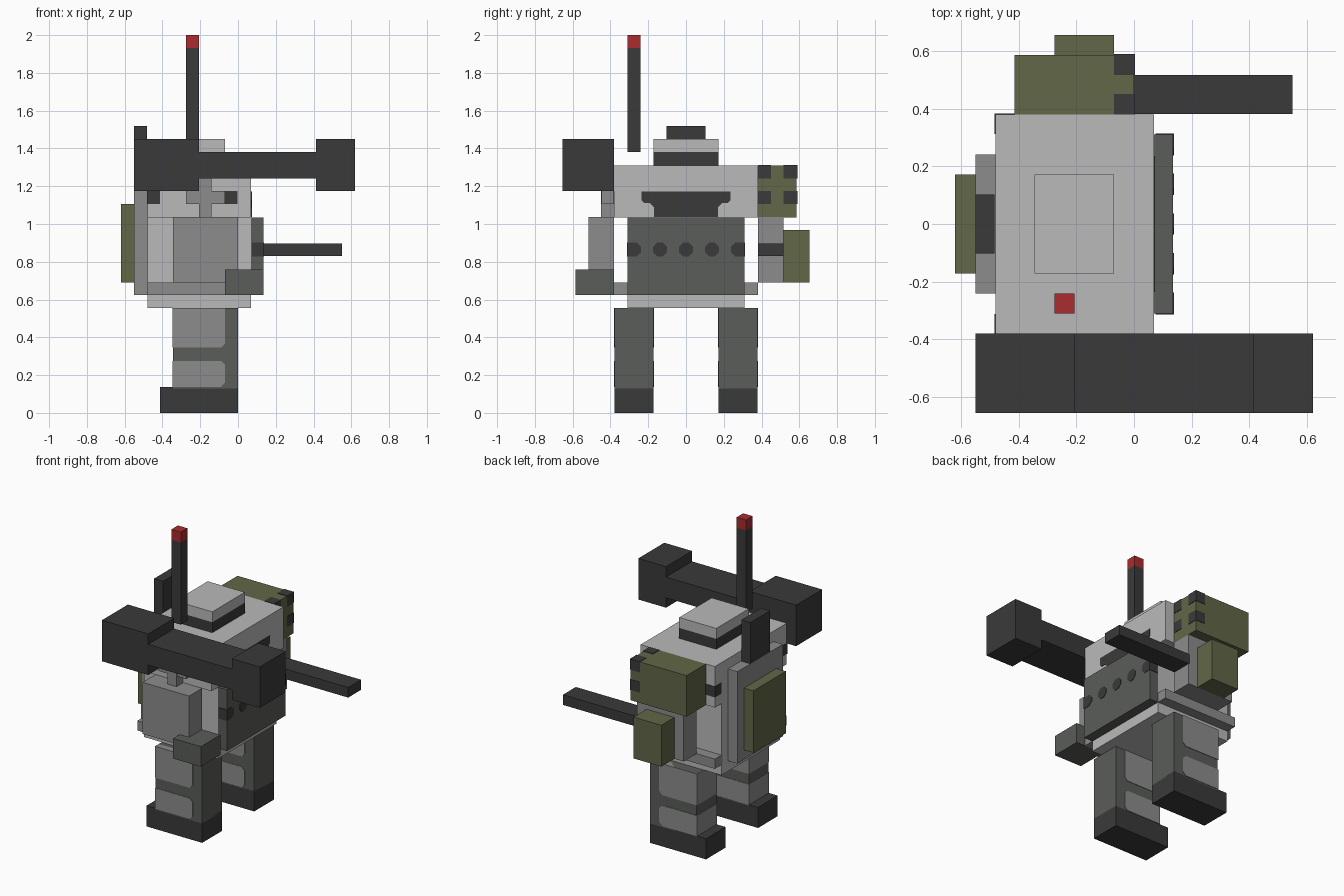
import bpy, bmesh, math

if "Cube" in bpy.data.objects:
    bpy.data.objects.remove(bpy.data.objects["Cube"])


def material(name, rgb):
    lin = [((c / 255 + 0.055) / 1.055) ** 2.4 for c in rgb] + [1.0]
    m = bpy.data.materials.new(name)
    m.use_nodes = True
    m.diffuse_color = lin
    bsdf = next(n for n in m.node_tree.nodes if n.type == 'BSDF_PRINCIPLED')
    bsdf.inputs["Base Color"].default_value = lin
    return m


LIGHT = material("light_grey", (186, 186, 186))
MID = material("mid_grey", (140, 140, 140))
SLATE = material("slate_grey", (90, 93, 89))
DARK = material("charcoal", (58, 58, 58))
GREEN = material("olive_green", (97, 103, 71))
RED = material("red", (170, 44, 46))
E = 0.003  # raise of painted plates


def prism(name, mat, outline, axis, lo, hi):
    """Extrude a 2D outline along axis 'x' (outline in y,z) or 'y' (outline in x,z)."""
    put = (lambda a, b: (lo, a, b)) if axis == 'x' else (lambda a, b: (a, lo, b))
    bm = bmesh.new()
    face = bm.faces.new([bm.verts.new(put(a, b)) for a, b in outline])
    ext = bmesh.ops.extrude_face_region(bm, geom=[face])
    moved = [v for v in ext["geom"] if isinstance(v, bmesh.types.BMVert)]
    d = hi - lo
    bmesh.ops.translate(bm, verts=moved, vec=(d, 0, 0) if axis == 'x' else (0, d, 0))
    bmesh.ops.recalc_face_normals(bm, faces=bm.faces)
    me = bpy.data.meshes.new(name)
    bm.to_mesh(me)
    bm.free()
    me.materials.append(mat)
    ob = bpy.data.objects.new(name, me)
    bpy.context.collection.objects.link(ob)
    return ob


def box(name, mat, x, y, z, grow=0.0):
    x0, x1, y0, y1, z0, z1 = x[0] - grow, x[1] + grow, y[0] - grow, y[1] + grow, z[0] - grow, z[1] + grow
    return prism(name, mat, [(x0, z0), (x1, z0), (x1, z1), (x0, z1)], 'y', y0, y1)


def span(side, a, b):
    """Y range mirrored to the chosen side."""
    return tuple(sorted((side * a, side * b)))


# Torso
box("lower_torso", LIGHT, (-0.48, 0.07), (-0.31, 0.31), (0.555, 1.04))
box("upper_torso", LIGHT, (-0.48, 0.07), (-0.38, 0.38), (1.035, 1.31))
box("chest_plate", SLATE, (0.07, 0.135), (-0.31, 0.31), (0.625, 1.035))

# Visor slot: wide bar over a narrower bar with sloped shoulders
prism("visor", DARK, [(-0.17, 1.038), (0.17, 1.038), (0.17, 1.09), (0.19, 1.11), (0.22, 1.11),
                      (0.235, 1.125), (0.235, 1.173), (-0.235, 1.173), (-0.235, 1.125),
                      (-0.22, 1.11), (-0.19, 1.11), (-0.17, 1.09)], 'x', 0.065, 0.07 + E)

# Chest rivets, the outer two wrap round the plate corners
for i in range(-1, 2):
    ring = [(0.138 * i + 0.04 * math.cos(math.pi * (k + 0.5) / 4),
             0.865 + 0.04 * math.sin(math.pi * (k + 0.5) / 4)) for k in range(8)]
    prism("rivet", DARK, ring, 'x', 0.13, 0.135 + E)
for s in (-1, 1):
    prism("corner_rivet", DARK,
          [(s * (0.31 + E), 0.828), (s * 0.262, 0.828), (s * 0.238, 0.85),
           (s * 0.238, 0.88), (s * 0.262, 0.902), (s * (0.31 + E), 0.902)], 'x', 0.075, 0.135 + E)

# Side vents and belt strips
for s in (-1, 1):
    box("rear_vent", DARK, (-0.48, -0.415), span(s, 0.315, 0.38), (1.108, 1.173), E)
    box("side_vent", DARK, (-0.07, -0.005), span(s, 0.315, 0.38), (1.108, 1.173), E)
    box("belt_strip", MID, (-0.48, 0.07), span(s, 0.30, 0.38), (0.625, 0.69))

# Head hatch and antenna
box("hatch_ring", DARK, (-0.345, -0.07), (-0.172, 0.172), (1.31, 1.38))
box("hatch_lid", LIGHT, (-0.345, -0.07), (-0.172, 0.172), (1.38, 1.45))
box("antenna", DARK, (-0.276, -0.207), (-0.31, -0.241), (1.38, 1.931))
box("antenna_tip", RED, (-0.276, -0.207), (-0.31, -0.241), (1.931, 2.0))

# Backpack
box("backpack", MID, (-0.55, -0.48), (-0.241, 0.241), (0.625, 1.241))
box("backpack_cover", GREEN, (-0.62, -0.55), (-0.172, 0.172), (0.69, 1.105))
box("exhaust", DARK, (-0.55, -0.483), (-0.103, 0.103), (1.241, 1.518))

# Shoulder cannon
CY = (-0.655, -0.38)
box("cannon_breech", DARK, (-0.55, -0.207), CY, (1.175, 1.45))
box("cannon_barrel", DARK, (-0.207, 0.414), CY, (1.241, 1.38))
box("cannon_muzzle", DARK, (0.414, 0.62), CY, (1.175, 1.45))
box("cannon_mount", MID, (-0.276, -0.07), (-0.448, -0.38), (1.105, 1.175))
box("cannon_mount_post", MID, (-0.207, -0.14), (-0.45, -0.38), (1.035, 1.241))

# Arms
for s, side in ((-1, "right"), (1, "left")):
    box(side + "_arm", MID, (-0.345, 0.0), span(s, 0.38, 0.517), (0.69, 1.036))
box("right_hand", SLATE, (-0.07, 0.135), (-0.586, -0.38), (0.625, 0.76))
box("arm_gun", DARK, (-0.01, 0.55), (0.381, 0.517), (0.83, 0.898))
box("gun_magazine", GREEN, (-0.276, -0.07), (0.517, 0.655), (0.69, 0.967))

# Left shoulder pod with dark corner tubes
box("shoulder_pod", GREEN, (-0.414, 0.0), (0.38, 0.586), (1.035, 1.31))
for y in ((0.383, 0.447), (0.52, 0.586)):
    for z in ((1.108, 1.172), (1.244, 1.31)):
        box("pod_tube", DARK, (-0.067, 0.0), y, z, E)

# Legs: slate core, grey armour panels with clipped front corners, dark feet
for s, side in ((-1, "right"), (1, "left")):
    y = span(s, 0.172, 0.379)
    box(side + "_leg", SLATE, (-0.345, 0.0), y, (0.13, 0.555))
    box(side + "_foot", DARK, (-0.414, 0.0), y, (0.0, 0.138))
    back, front, c = -0.345 - E, -0.069, 0.022
    prism(side + "_thigh_panel", MID, [(back, 0.345), (front - c, 0.345), (front, 0.345 + c),
                                       (front, 0.555), (back, 0.555)], 'y', y[0] - E, y[1] + E)
    prism(side + "_shin_panel", MID, [(back, 0.138), (front - c, 0.138), (front, 0.138 + c),
                                      (front, 0.276 - c), (front - c, 0.276), (back, 0.276)],
          'y', y[0] - E, y[1] + E)
